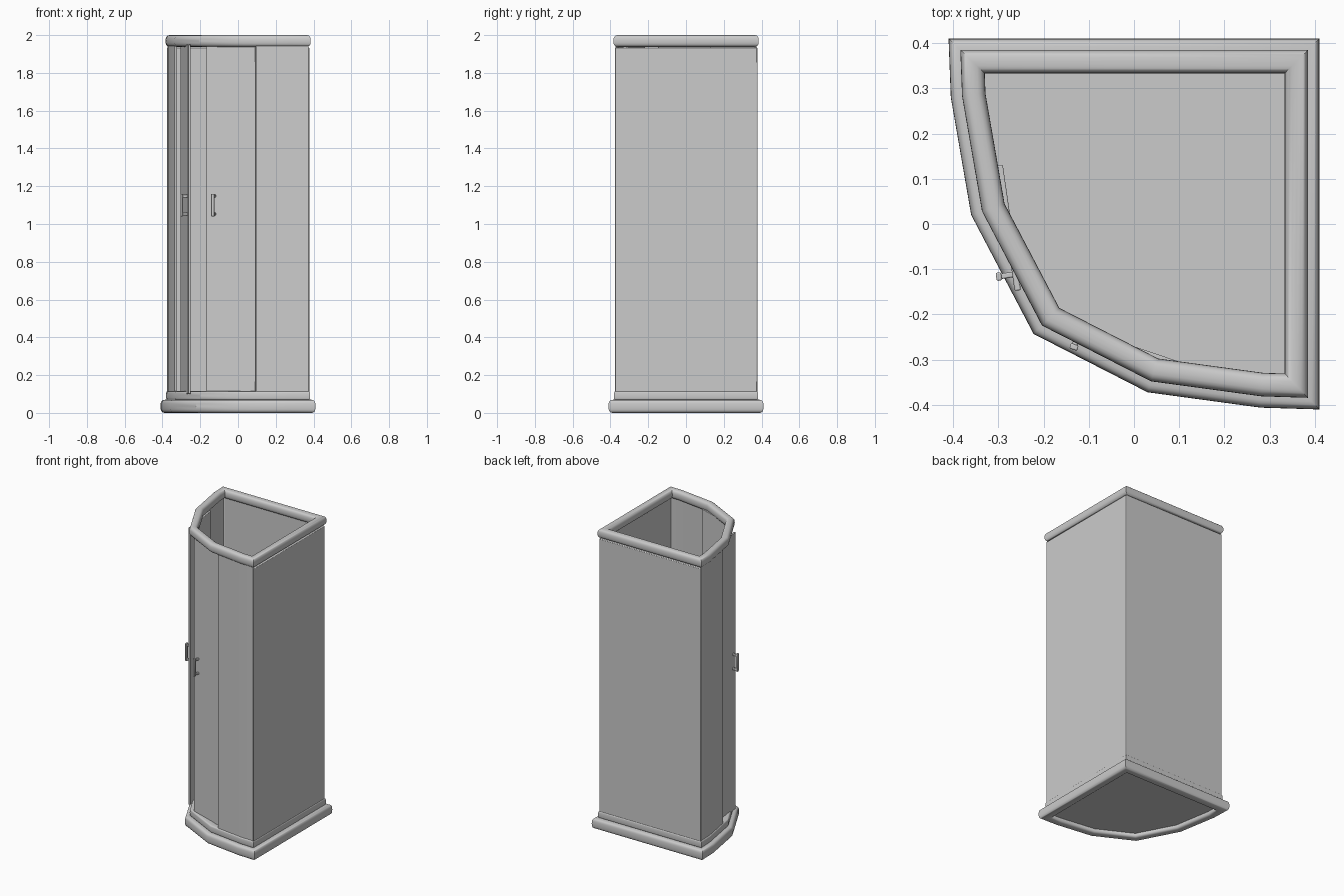
import bpy, bmesh, math
from mathutils import Vector

if "Cube" in bpy.data.objects:
    bpy.data.objects.remove(bpy.data.objects["Cube"])

# Plan outline of the tray: square back corner, faceted curved front
PLAN = [Vector(p) for p in [(.41, .41), (-.41, .41), (-.405, .28), (-.36, .02),
                            (-.222, -.243), (.03, -.372), (.28, -.406), (.41, -.41)]]


def inset(d):
    """Outline moved inward by d with mitred corners."""
    out, n = [], len(PLAN)
    for i, p in enumerate(PLAN):
        e1 = (p - PLAN[i - 1]).normalized()
        e2 = (PLAN[(i + 1) % n] - p).normalized()
        n1, n2 = Vector((-e1.y, e1.x)), Vector((-e2.y, e2.x))
        out.append(p + (n1 + n2) * d / (1 + n1.dot(n2)))
    return out


def finish(name, bm, bevel=0):
    bmesh.ops.recalc_face_normals(bm, faces=bm.faces)
    me = bpy.data.meshes.new(name)
    bm.to_mesh(me)
    bm.free()
    ob = bpy.data.objects.new(name, me)
    bpy.context.collection.objects.link(ob)
    if bevel:
        m = ob.modifiers.new("bevel", 'BEVEL')
        m.width, m.segments = bevel, 2
    bpy.ops.object.select_all(action='DESELECT')
    ob.select_set(True)
    bpy.context.view_layer.objects.active = ob
    bpy.ops.object.shade_smooth_by_angle(angle=math.radians(35))
    return ob


def ring(name, d0, d1, z0, z1, power=.6, sides=24):
    """Rounded bar swept around the outline, between insets d0 and d1."""
    bm = bmesh.new()
    loops = []
    for k in range(sides):
        a = 2 * math.pi * k / sides
        c, s = math.cos(a), math.sin(a)
        u = math.copysign(abs(c) ** power, c)
        v = math.copysign(abs(s) ** power, s)
        z = (z0 + z1) / 2 + v * (z1 - z0) / 2
        pts = inset((d0 + d1) / 2 + u * (d1 - d0) / 2)
        loops.append([bm.verts.new((p.x, p.y, z)) for p in pts])
    n = len(PLAN)
    for k in range(sides):
        a, b = loops[k], loops[(k + 1) % sides]
        for i in range(n):
            j = (i + 1) % n
            bm.faces.new((a[i], a[j], b[j], b[i]))
    return finish(name, bm)


def prism(name, pts, z0, z1, bevel=.003):
    bm = bmesh.new()
    f = bm.faces.new([bm.verts.new((p[0], p[1], z0)) for p in pts])
    ext = bmesh.ops.extrude_face_region(bm, geom=[f])['geom']
    bmesh.ops.translate(bm, vec=(0, 0, z1 - z0),
                        verts=[v for v in ext if isinstance(v, bmesh.types.BMVert)])
    return finish(name, bm, bevel)


def slab(name, a, b, thick, z0, z1):
    a, b = Vector(a), Vector(b)
    d = (b - a).normalized()
    n = Vector((-d.y, d.x)) * thick / 2
    return prism(name, [a - n, b - n, b + n, a + n], z0, z1)


# Tray rim, upper step, floor and top rail
ring("tray_rim", 0, .06, .0, .07)
ring("tray_step", .028, .075, .068, .115, .4)
prism("tray_floor", inset(.03), .025, .06, 0)
ring("top_rail", .025, .077, 1.938, 2.0, .75)

# Back and right walls
O, I = inset(.032), inset(.052)
prism("back_wall", [O[0], O[1], I[1], I[0]], .09, 1.935, .004)
prism("right_wall", [O[7], O[0], I[0], I[7]], .09, 1.935, .004)

# Fixed front panels next to the walls
A, B = inset(.035), inset(.05)
for name, (w, m, e) in {"left_fixed_panel": (1, 2, 3), "right_fixed_panel": (7, 6, 5)}.items():
    pts = [A[w], A[m], A[m].lerp(A[e], .78), B[m].lerp(B[e], .78), B[m], B[w]]
    prism(name, pts, .11, 1.945, .002)

# Sliding doors, slightly open, with bow handles
for side, a, b, t in (("left", (-.297, .13), (-.257, -.147), .87),
                      ("right", (.095, -.310), (-.165, -.222), .83)):
    slab(side + "_door", a, b, .014, .10, 1.95)
    a, b = Vector(a), Vector(b)
    d = (b - a).normalized()
    out = Vector((-d.y, d.x))
    if out.dot(Vector((-1, -1))) < 0:
        out = -out
    c = a.lerp(b, t)
    g = c + out * .037
    slab(side + "_handle_grip", g - d * .009, g + d * .009, .012, 1.04, 1.16)
    for k, z in enumerate((1.045, 1.14)):
        slab(f"{side}_handle_post_{k + 1}", c, g, .012, z, z + .015)
